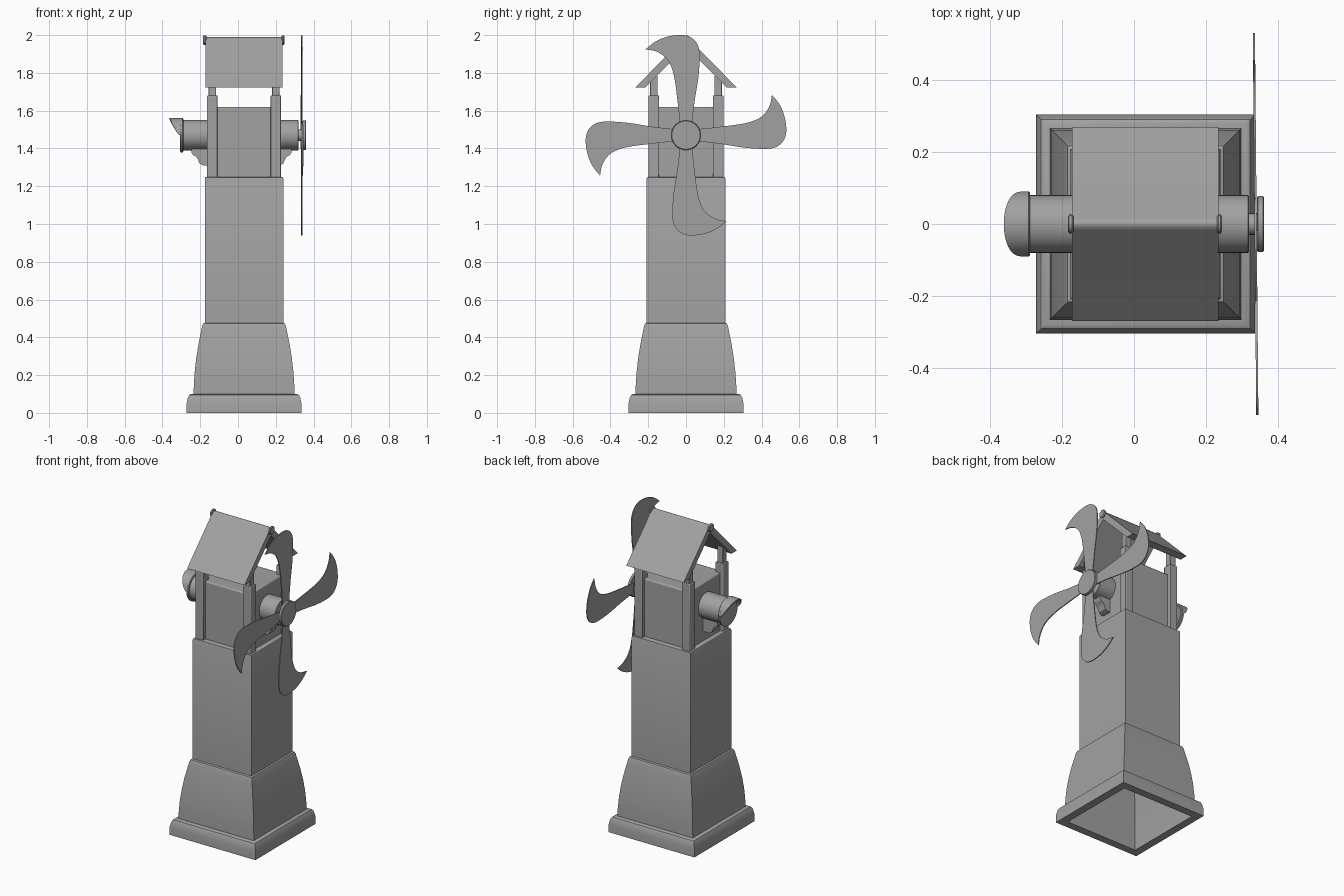
import bpy, bmesh, math
from mathutils import Matrix, Vector

if "Cube" in bpy.data.objects:
    bpy.data.objects.remove(bpy.data.objects["Cube"])

GREY = (0.36, 0.36, 0.36, 1)
stone = bpy.data.materials.new("plain grey")
stone.use_nodes = True
stone.diffuse_color = GREY
stone.node_tree.nodes["Principled BSDF"].inputs["Base Color"].default_value = GREY

CX = 0.032      # tower axis
HUB_Z = 1.47    # windshaft height


def finish(name, bm, bevel=0.0, angle=35):
    bmesh.ops.recalc_face_normals(bm, faces=bm.faces)
    mesh = bpy.data.meshes.new(name)
    bm.to_mesh(mesh)
    bm.free()
    mesh.materials.append(stone)
    ob = bpy.data.objects.new(name, mesh)
    bpy.context.collection.objects.link(ob)
    if bevel:
        mod = ob.modifiers.new("soft edges", "BEVEL")
        mod.width, mod.segments = bevel, 2
    bpy.ops.object.select_all(action="DESELECT")
    ob.select_set(True)
    bpy.context.view_layer.objects.active = ob
    bpy.ops.object.shade_smooth_by_angle(angle=math.radians(angle))
    return ob


def box(name, lo, hi, bevel=0.004):
    bm = bmesh.new()
    lo, hi = Vector(lo), Vector(hi)
    size = hi - lo
    bmesh.ops.create_cube(bm, size=1, matrix=Matrix.Translation((lo + hi) / 2) @ Matrix.Diagonal((*size, 1)))
    return finish(name, bm, bevel)


def prism(name, points, depth, bevel=0.0):
    """Extrude a closed outline of 3D points along the depth vector."""
    bm = bmesh.new()
    face = bm.faces.new([bm.verts.new(p) for p in points])
    new = bmesh.ops.extrude_face_region(bm, geom=[face], use_keep_orig=True)["geom"]
    bmesh.ops.translate(bm, vec=depth, verts=[v for v in new if isinstance(v, bmesh.types.BMVert)])
    return finish(name, bm, bevel)


def square_loft(name, profile, closed_loop=False):
    """Stack square rings given as (half width, height)."""
    bm = bmesh.new()
    rings = [[bm.verts.new((CX + sx * h, sy * h, z))
              for sx, sy in ((-1, -1), (1, -1), (1, 1), (-1, 1))] for h, z in profile]
    pairs = list(zip(rings, rings[1:]))
    if closed_loop:
        pairs.append((rings[-1], rings[0]))
    for a, b in pairs:
        for i in range(4):
            j = (i + 1) % 4
            bm.faces.new((a[i], a[j], b[j], b[i]))
    if not closed_loop:
        bm.faces.new(rings[-1])
    return finish(name, bm)


def lathe_x(name, profile, z, seg=40):
    """Turn (x, radius) points round a horizontal axis."""
    bm = bmesh.new()
    rings = [[bm.verts.new((x, r * math.cos(2 * math.pi * i / seg), z + r * math.sin(2 * math.pi * i / seg)))
              for i in range(seg)] for x, r in profile]
    for a, b in zip(rings, rings[1:]):
        for i in range(seg):
            j = (i + 1) % seg
            bm.faces.new((a[i], a[j], b[j], b[i]))
    bm.faces.new(rings[0])
    bm.faces.new(rings[-1])
    return finish(name, bm)


def smooth_path(pts, steps=6):
    """Catmull-Rom curve through the points."""
    p = [Vector(q) for q in (pts[0], *pts, pts[-1])]
    out = []
    for a, b, c, d in zip(p, p[1:], p[2:], p[3:]):
        for k in range(steps):
            t = k / steps
            out.append(0.5 * (2 * b + (c - a) * t + (2 * a - 5 * b + 4 * c - d) * t**2
                              + (3 * b - a - 3 * c + d) * t**3))
    return out + [p[-1]]


# Tower: hollow plinth, flared foot and shaft
square_loft("plinth", [(0.255, 0), (0.305, 0), (0.304, 0.05), (0.298, 0.08), (0.29, 0.095),
                       (0.28, 0.1), (0.255, 0.1)], closed_loop=True)
flare = [(0.267, 0.09), (0.266, 0.15), (0.261, 0.22), (0.253, 0.29), (0.242, 0.36),
         (0.228, 0.43), (0.222, 0.46), (0.217, 0.472), (0.205, 0.478)]
square_loft("flared_foot", flare + [(h - 0.012, z) for h, z in reversed(flare)], closed_loop=True)
square_loft("shaft", [(0.208, 0.47), (0.208, 1.24), (0.205, 1.247), (0.198, 1.25)])

# Head block with corner posts
box("head_block", (CX - 0.175, -0.175, 1.24), (CX + 0.175, 0.175, 1.62), 0.008)
for sx, side in ((-1, "right"), (1, "left")):
    for sy, end in ((-1, "front"), (1, "back")):
        x, y = CX + sx * 0.168, sy * 0.17
        box(f"corner_post_{end}_{side}", (x - 0.028, y - 0.028, 1.245), (x + 0.028, y + 0.028, 1.68))
        box(f"roof_post_{end}_{side}", (x - 0.02, y - 0.02, 1.67), (x + 0.02, y + 0.02, 1.785), 0.003)

# Gabled roof and ridge pole
half = [(0.27, 1.722), (0.03, 1.964), (0.018, 1.977), (0.008, 1.987)]
section = half + [(0, 1.989)] + [(-y, z) for y, z in reversed(half)]
section += [(-0.217, 1.722), (0, 1.937), (0.217, 1.722)]
prism("roof", [(-0.172, y, z) for y, z in section], (0.407, 0, 0))
for x0, x1, side in ((-0.184, -0.168, "right"), (0.231, 0.245, "left")):
    lathe_x(f"ridge_knob_{side}", [(x0, 0.021), (x0 + 0.004, 0.026), (x1 - 0.004, 0.026), (x1, 0.021)], 1.973, 20)

# Windshaft tube with end collar
lathe_x("windshaft", [(-0.3, 0.08), (0.317, 0.08), (0.32, 0.077)], HUB_Z)
lathe_x("end_collar", [(-0.306, 0.086), (-0.303, 0.091), (-0.293, 0.091), (-0.289, 0.086)], HUB_Z)

# Visor hood over the open end
bm = bmesh.new()
rows = []
for i in range(33):
    a = math.pi * i / 32
    reach = 0.012 + 0.052 * max(math.sin(a), 0) ** 0.8
    rows.append([bm.verts.new((x, r * math.cos(a), HUB_Z + r * math.sin(a)))
                 for x, r in ((-0.298, 0.091), (-0.298 - reach, 0.09),
                              (-0.298 - reach, 0.082), (-0.298, 0.08))])
for a, b in zip(rows, rows[1:]):
    for i in range(4):
        j = (i + 1) % 4
        bm.faces.new((a[i], a[j], b[j], b[i]))
bm.faces.new(rows[0])
bm.faces.new(rows[-1])
finish("visor_hood", bm)

# Curved brackets under the windshaft
outline = [(0.15, 1.31), (0.205, 1.311), (0.222, 1.32), (0.232, 1.345), (0.242, 1.358),
           (0.257, 1.366), (0.264, 1.378), (0.265, 1.41), (0.15, 1.41)]
for sx, side in ((-1, "right"), (1, "left")):
    prism(f"bracket_{side}", [(0.0185 + sx * x, -0.03, z) for x, z in outline], (0, 0.06, 0))

# Rotor hub and four hooked blades
lathe_x("rotor_axle", [(0.315, 0.03), (0.35, 0.03)], HUB_Z, 24)
lathe_x("rotor_hub", [(0.342, 0.074), (0.345, 0.078), (0.358, 0.078), (0.361, 0.075)], HUB_Z)
inner = [(-0.03, 0.03), (-0.036, 0.1), (-0.046, 0.19), (-0.065, 0.32),
         (-0.098, 0.4), (-0.155, 0.442), (-0.214, 0.455)]
outer = [(-0.214, 0.455), (-0.16, 0.497), (-0.09, 0.524), (-0.01, 0.53), (0.045, 0.503),
         (0.071, 0.444), (0.067, 0.32), (0.047, 0.19), (0.036, 0.1), (0.03, 0.03)]
blade = smooth_path(inner) + smooth_path(outer)[1:]
for n, label in enumerate(("top", "front", "bottom", "back")):
    ob = prism(f"blade_{label}", [(-0.003, p.x, p.y) for p in blade], (0.006, 0, 0))
    turn = Matrix.Rotation(n * math.pi / 2, 4, "X")
    lean = Matrix.Rotation(0.009, 4, "Z")
    ob.matrix_world = Matrix.Translation((0.338, 0, HUB_Z)) @ lean @ turn
